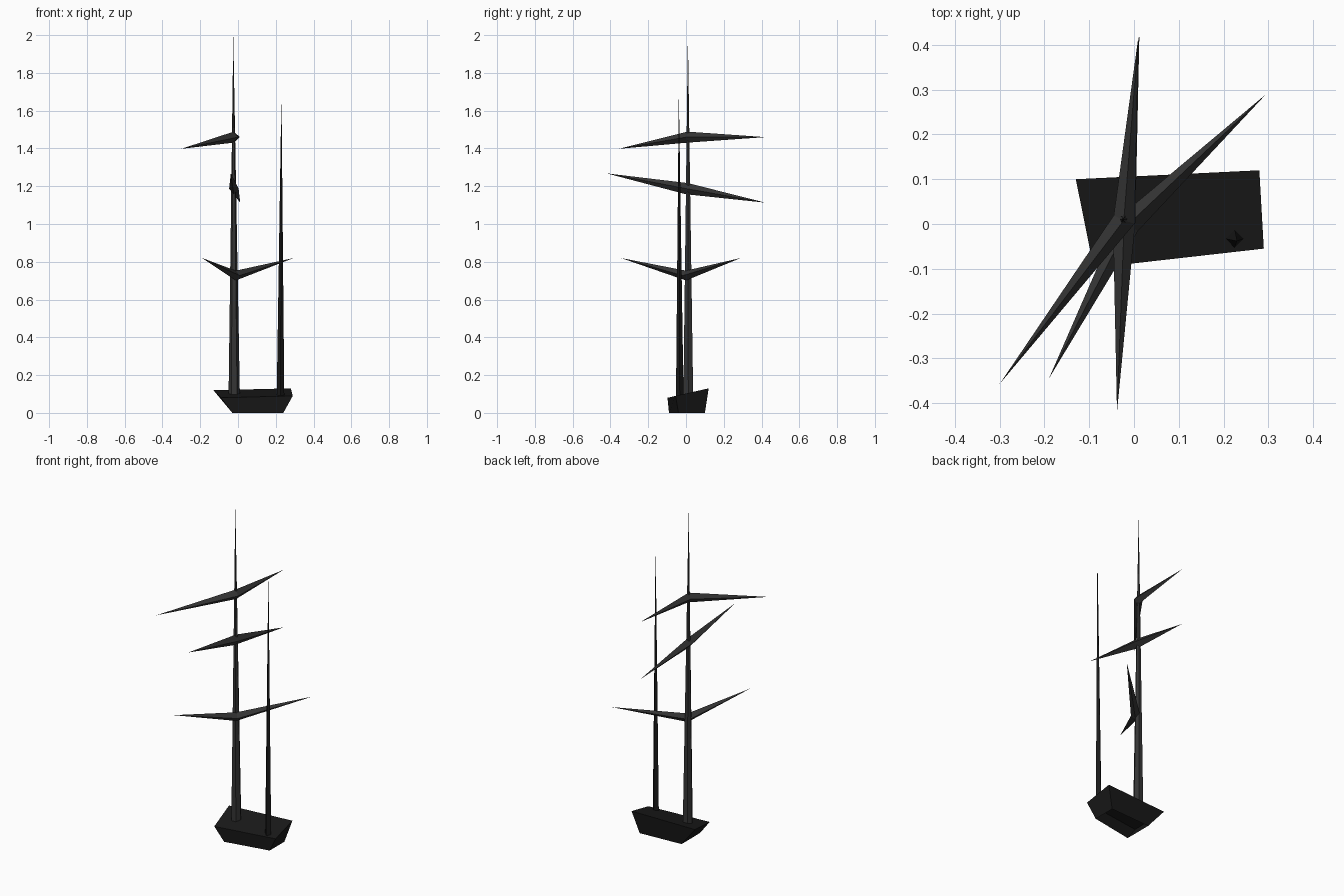
import bpy, math
from mathutils import Vector

if "Cube" in bpy.data.objects:
    bpy.data.objects.remove(bpy.data.objects["Cube"])


def material(name, value):
    m = bpy.data.materials.new(name)
    m.diffuse_color = (value, value, value, 1)
    m.use_nodes = True
    m.node_tree.nodes["Principled BSDF"].inputs["Base Color"].default_value = m.diffuse_color
    return m


dark = material("dark_grey", 0.01)
grey = material("charcoal", 0.035)


def add_mesh(name, verts, faces, mat):
    me = bpy.data.meshes.new(name)
    me.from_pydata([tuple(v) for v in verts], [], faces)
    me.materials.append(mat)
    ob = bpy.data.objects.new(name, me)
    bpy.context.collection.objects.link(ob)
    return ob


def spike(name, base, tip, radius, sides, mat):
    """Upright faceted spike with a closed base."""
    base = Vector(base)
    verts = [base + radius * Vector((math.cos(a), math.sin(a), 0))
             for a in (2 * math.pi * i / sides for i in range(sides))]
    verts.append(Vector(tip))
    faces = [(i, (i + 1) % sides, sides) for i in range(sides)]
    faces.append(tuple(reversed(range(sides))))
    return add_mesh(name, verts, faces, mat)


def crossbar(name, tip_a, centre, tip_b, half_width, half_height):
    """Two spikes sharing a diamond section where they cross the mast."""
    a, c, b = Vector(tip_a), Vector(centre), Vector(tip_b)
    along = (b - a).normalized()
    side = along.cross(Vector((0, 0, 1))).normalized()
    up = side.cross(along)
    ring = [c + side * half_width, c + up * half_height,
            c - side * half_width, c - up * half_height]
    faces = []
    for i in range(4):
        j = (i + 1) % 4
        faces += [(j, i, 4), (i, j, 5)]
    # orient so normals face outwards
    ob = add_mesh(name, ring + [a, b], faces, grey)
    if (ob.data.polygons[0].center - c).dot(ob.data.polygons[0].normal) < 0:
        ob.data.flip_normals()
    return ob


# Skewed, tilted base, open underneath
top = [(-0.09, -0.098, 0.08), (0.29, -0.055, 0.09), (0.28, 0.12, 0.13), (-0.13, 0.10, 0.12)]
bottom = [(-0.03, -0.09, 0), (0.24, -0.04, 0), (0.24, 0.10, 0), (-0.03, 0.085, 0)]
walls = [(4 + i, 4 + (i + 1) % 4, (i + 1) % 4, i) for i in range(4)]
add_mesh("base", top + bottom, [(0, 1, 2, 3)] + walls, dark)

# Masts
spike("main_mast", (-0.02, 0.012, 0.09), (-0.025, 0.01, 2.0), 0.03, 6, grey)
spike("small_mast", (0.225, -0.033, 0.09), (0.23, -0.038, 1.70), 0.02, 4, dark)

# Crossbars on the main mast
crossbar("lower_crossbar", (-0.19, -0.345, 0.82), (-0.012, 0.0, 0.727), (0.295, 0.29, 0.82), 0.026, 0.026)
crossbar("middle_crossbar", (-0.038, -0.42, 1.268), (-0.022, 0.005, 1.187), (0.012, 0.42, 1.113), 0.025, 0.03)
crossbar("upper_crossbar", (-0.30, -0.357, 1.398), (-0.022, 0.01, 1.46), (0.01, 0.42, 1.46), 0.025, 0.029)
